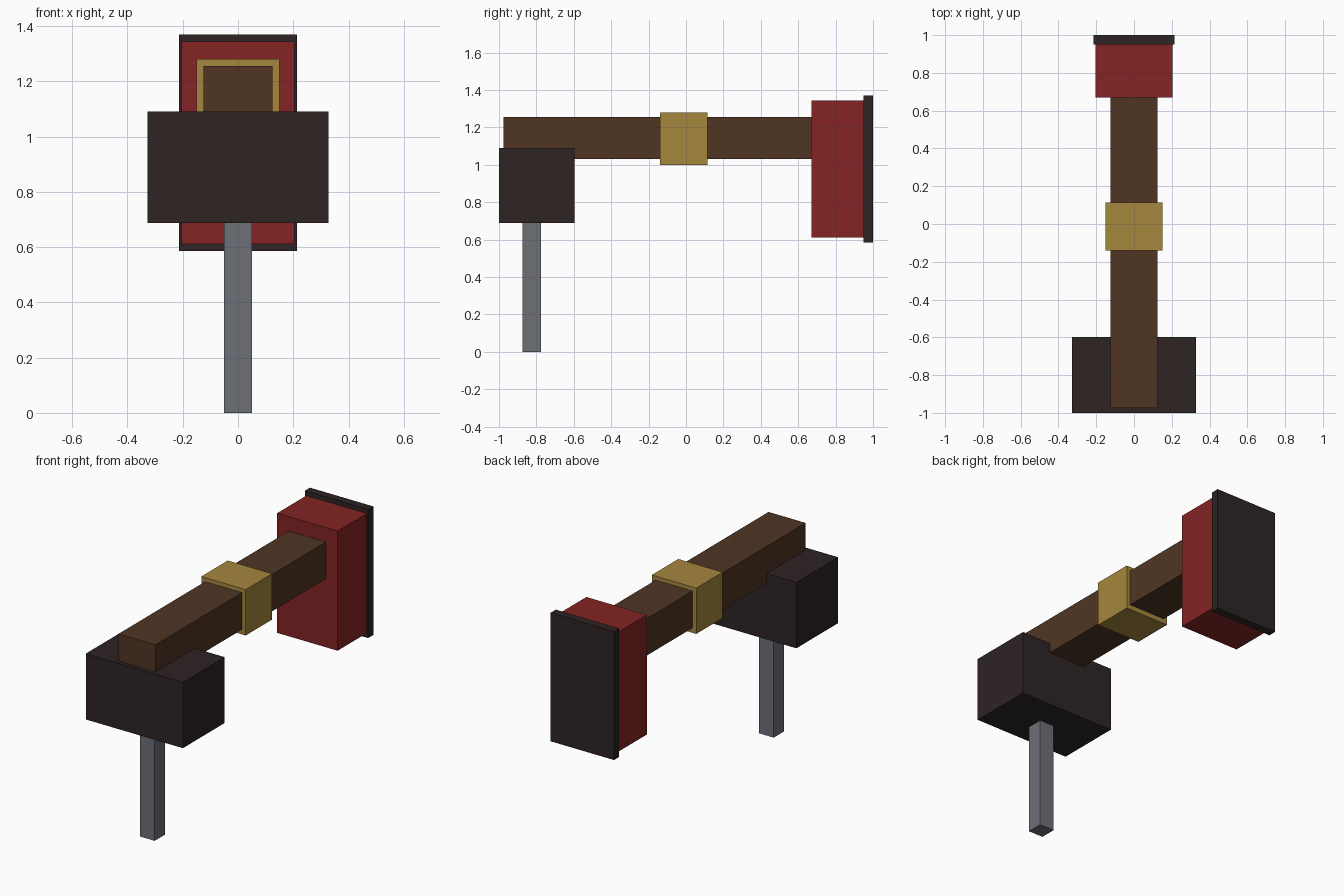
import bpy
from mathutils import Matrix, Vector
import bmesh

if "Cube" in bpy.data.objects:
    bpy.data.objects.remove(bpy.data.objects["Cube"], do_unlink=True)


def material(name, rgb):
    """Flat material from 0-255 display colour, converted to linear."""
    lin = [(c / 255 / 12.92) if c < 11 else ((c / 255 + 0.055) / 1.055) ** 2.4 for c in rgb]
    mat = bpy.data.materials.new(name)
    mat.use_nodes = True
    mat.diffuse_color = (*lin, 1)
    bsdf = mat.node_tree.nodes["Principled BSDF"]
    bsdf.inputs["Base Color"].default_value = (*lin, 1)
    bsdf.inputs["Roughness"].default_value = 0.8
    return mat


def box(name, half_width, y, z, mat):
    """Box centred on x = 0, spanning the given y and z ranges."""
    size = Vector((2 * half_width, y[1] - y[0], z[1] - z[0]))
    centre = Vector((0, (y[0] + y[1]) / 2, (z[0] + z[1]) / 2))
    bm = bmesh.new()
    bmesh.ops.create_cube(bm, size=1, matrix=Matrix.Diagonal((*size, 1)))
    mesh = bpy.data.meshes.new(name)
    bm.to_mesh(mesh)
    bm.free()
    mesh.materials.append(mat)
    obj = bpy.data.objects.new(name, mesh)
    obj.location = centre
    bpy.context.collection.objects.link(obj)
    return obj


charcoal = material("charcoal", (46, 36, 36))
brown = material("dark wood", (80, 53, 36))
gold = material("dull gold", (165, 134, 61))
red = material("deep red", (133, 36, 36))
steel = material("steel grey", (109, 112, 119))

# Long beam with a collar around its middle
box("beam", 0.125, (-0.975, 0.70), (1.03, 1.255), brown)
box("collar", 0.15, (-0.14, 0.115), (1.0, 1.28), gold)

# Rear block with its end plate
box("rear_block", 0.204, (0.67, 0.95), (0.612, 1.343), red)
box("end_plate", 0.214, (0.95, 1.0), (0.585, 1.37), charcoal)

# Front block with the post below it
box("front_block", 0.328, (-1.0, -0.597), (0.688, 1.09), charcoal)
box("post", 0.05, (-0.875, -0.775), (0.0, 0.70), steel)
